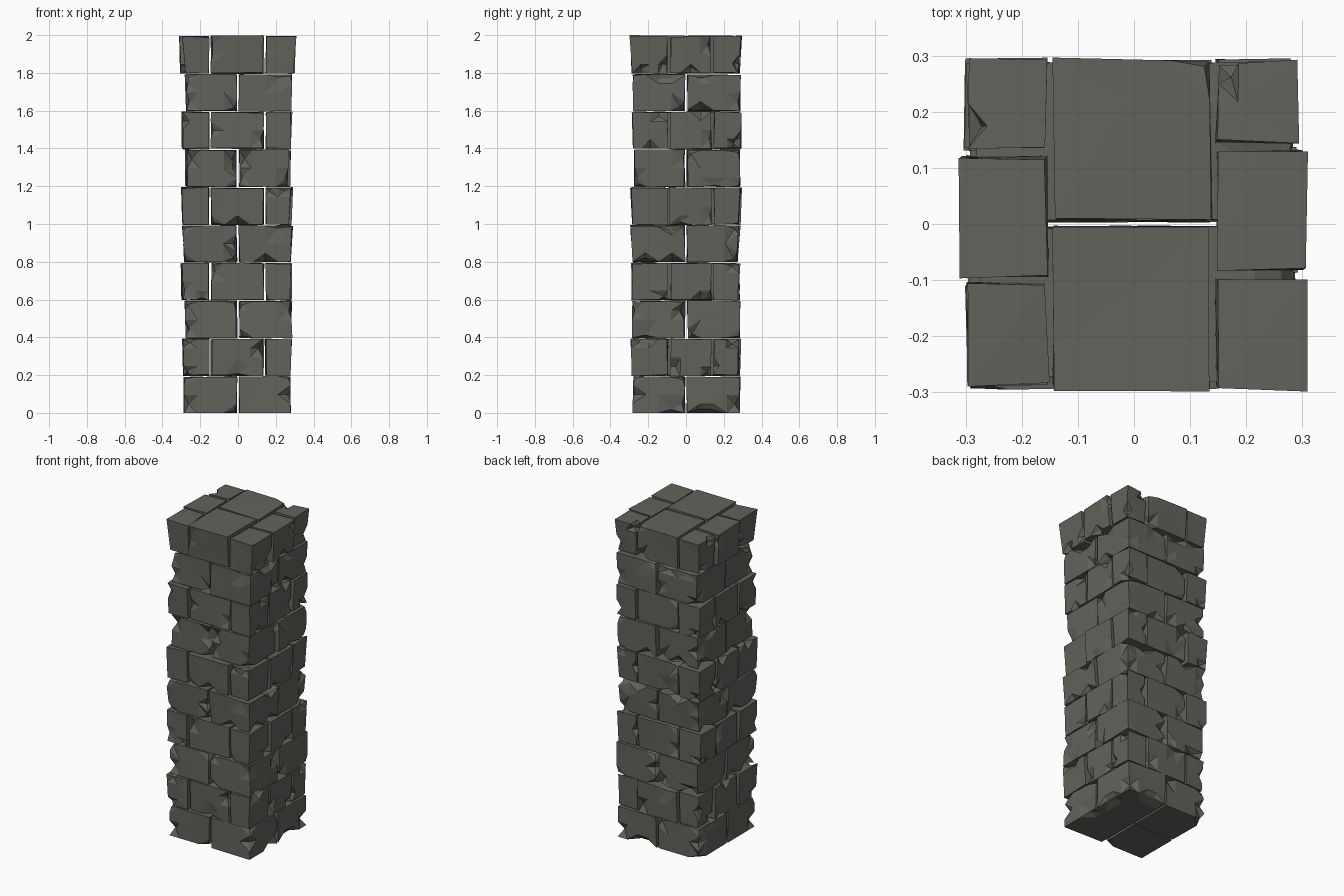
import bpy, bmesh, random
from mathutils import Vector

if "Cube" in bpy.data.objects:
    bpy.data.objects.remove(bpy.data.objects["Cube"])

random.seed(7)
stone = bpy.data.materials.new("dark_grey_stone")
stone.diffuse_color = (0.122, 0.124, 0.108, 1)
stone.use_nodes = True
stone.node_tree.nodes["Principled BSDF"].inputs["Base Color"].default_value = stone.diffuse_color

GAP = 0.007      # half the open joint between neighbouring blocks
H = 0.2          # course height


def block(name, x0, x1, y0, y1, z0, z1, flare, chips):
    """One rough stone: a jittered box with dents knocked out of its outer edges."""
    bm = bmesh.new()
    bmesh.ops.create_cube(bm, size=1)
    for v in bm.verts:
        top = v.co.z > 0
        x = x1 if v.co.x > 0 else x0
        y = y1 if v.co.y > 0 else y0
        z = z1 if top else z0
        # outer corners lean outward at the top on flared courses
        if abs(x) > 0.24:
            x += (flare if top else 0) * (1 if x > 0 else -1)
        if abs(y) > 0.24:
            y += (flare if top else 0) * (1 if y > 0 else -1)
        x += random.uniform(-0.005, 0.005)
        y += random.uniform(-0.005, 0.005)
        if z0 > 0 or top:
            z += random.uniform(-0.006, 0.003)
        v.co = (x, y, z)
    bmesh.ops.subdivide_edges(bm, edges=bm.edges[:], cuts=3, use_grid_fill=True)
    bm.normal_update()
    # dents: push single edge points of the exposed sides inward
    rim = []
    for v in bm.verts:
        n = [f.normal for f in v.link_faces]
        sharp = any(a.dot(b) < 0.5 for a in n for b in n)
        outer = abs(v.co.x) > 0.255 or abs(v.co.y) > 0.255
        outward = v.normal.x * v.co.x + v.normal.y * v.co.y > 0.05
        if sharp and outer and outward:
            rim.append((v, v.normal.copy()))
    for v, n in random.sample(rim, min(chips, len(rim))):
        v.co -= n * random.uniform(0.012, 0.04)
    bmesh.ops.dissolve_limit(bm, angle_limit=0.03, verts=bm.verts[:], edges=bm.edges[:])
    bmesh.ops.triangulate(bm, faces=bm.faces[:])
    bmesh.ops.recalc_face_normals(bm, faces=bm.faces[:])
    me = bpy.data.meshes.new(name)
    bm.to_mesh(me)
    bm.free()
    me.materials.append(stone)
    ob = bpy.data.objects.new(name, me)
    bpy.context.collection.objects.link(ob)


# outer limits of each course, bottom to top: left, right, front, back, flare
courses = [
    (-0.283, 0.272, -0.275, 0.277, 0.000),
    (-0.282, 0.278, -0.280, 0.280, 0.004),
    (-0.277, 0.277, -0.277, 0.280, 0.000),
    (-0.292, 0.276, -0.284, 0.277, 0.002),
    (-0.282, 0.276, -0.280, 0.275, 0.010),
    (-0.285, 0.272, -0.278, 0.280, 0.010),
    (-0.275, 0.268, -0.277, 0.278, 0.002),
    (-0.290, 0.274, -0.277, 0.283, 0.002),
    (-0.276, 0.278, -0.276, 0.285, 0.002),
    (-0.284, 0.286, -0.277, 0.280, 0.012),
]

for i, (xa, xb, ya, yb, flare) in enumerate(courses):
    z0, z1 = i * H, i * H + 0.193
    cells = []
    if i % 2 == 0:
        # four quarter blocks
        for sx in ((xa, 0), (0, xb)):
            for sy in ((ya, 0), (0, yb)):
                cells.append((*sx, *sy))
    else:
        # two middle blocks between columns of three
        l, r = -0.148, 0.142
        cells += [(l, r, ya, 0), (l, r, 0, yb)]
        for sx, ys in (((xa, l), (ya, -0.10, 0.125, yb)),
                       ((r, xb), (ya, -0.09, 0.14, yb))):
            for a, b in zip(ys, ys[1:]):
                cells.append((*sx, a, b))
    for k, (x0, x1, y0, y1) in enumerate(cells):
        # open the joints on inner sides only
        x0, x1 = x0 + GAP * (x0 > xa), x1 - GAP * (x1 < xb)
        y0, y1 = y0 + GAP * (y0 > ya), y1 - GAP * (y1 < yb)
        # each stone sits a little in or out of the wall
        push = random.uniform(-0.004, 0.008)
        if x0 == xa: x0 -= push
        if x1 == xb: x1 += push
        if y0 == ya: y0 -= push
        if y1 == yb: y1 += push
        # side middle stones of the top course stand proud
        if i == 9 and k in (3, 6):
            x0, x1 = (x0 - 0.012, x1) if k == 3 else (x0, x1 + 0.012)
        lift = 0.004 if (i == 9 and k < 2) else 0
        block(f"course_{i + 1}_block_{k + 1}", x0, x1, y0, y1, z0, z1 + lift,
              flare, 5 if i % 2 == 0 else 2)
